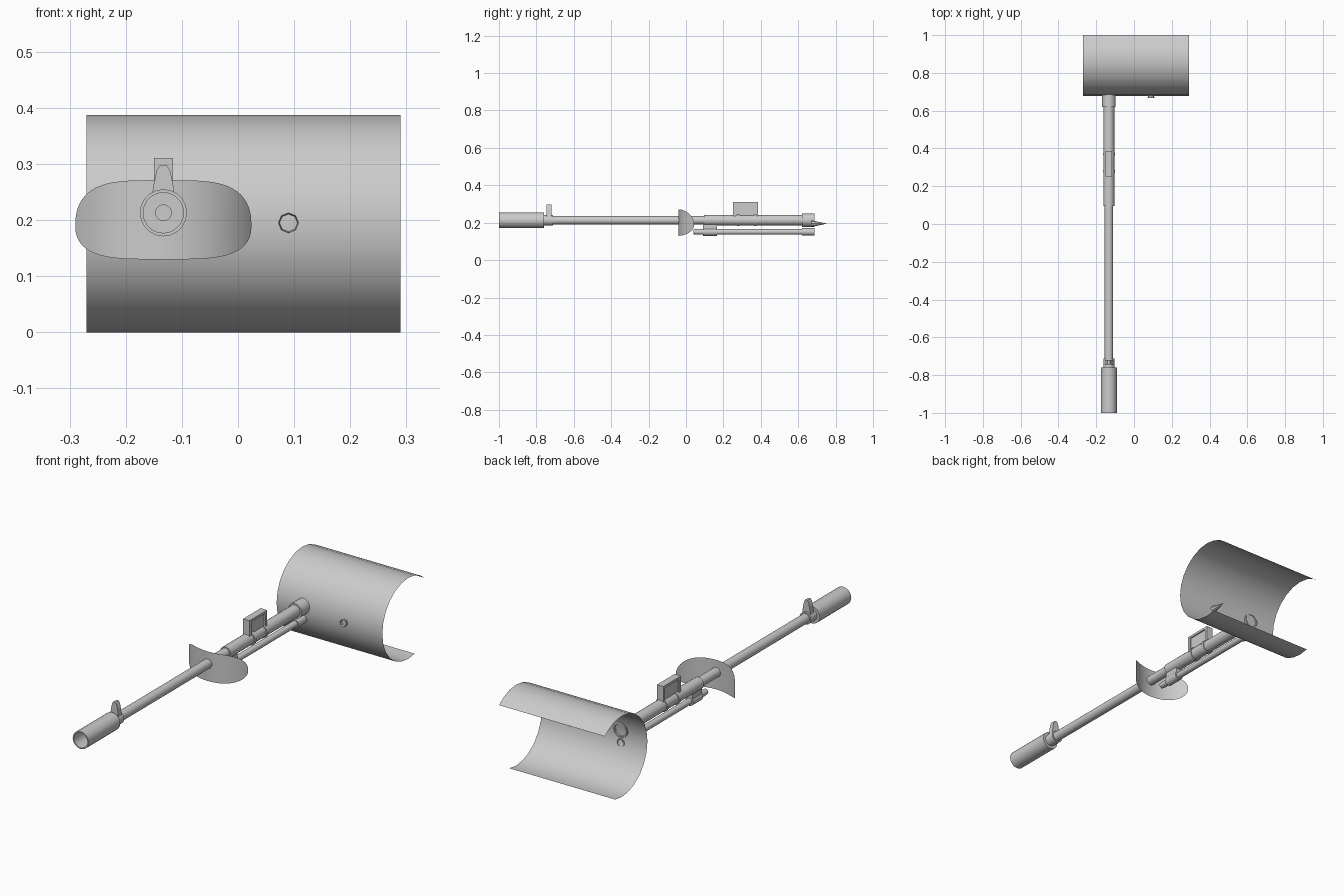
import bpy, bmesh, math

if "Cube" in bpy.data.objects:
    bpy.data.objects.remove(bpy.data.objects["Cube"])

AX, AZ, LZ = -0.133, 0.213, 0.151   # barrel axis and lower tube height

steel = bpy.data.materials.new("grey_steel")
steel.diffuse_color = (0.6, 0.6, 0.6, 1)
steel.use_nodes = True
steel.node_tree.nodes["Principled BSDF"].inputs["Base Color"].default_value = steel.diffuse_color


def finish(name, bm, recalc=True):
    if recalc:
        bmesh.ops.recalc_face_normals(bm, faces=bm.faces)
    me = bpy.data.meshes.new(name)
    bm.to_mesh(me)
    bm.free()
    me.materials.append(steel)
    ob = bpy.data.objects.new(name, me)
    bpy.context.collection.objects.link(ob)
    bpy.ops.object.select_all(action='DESELECT')
    ob.select_set(True)
    bpy.context.view_layer.objects.active = ob
    bpy.ops.object.shade_smooth_by_angle(angle=math.radians(35))
    return ob


def lathe(name, profile, x=AX, z=AZ, n=20):
    """Revolve (radius, y) points about an axis along y; radius 0 closes to a point."""
    bm = bmesh.new()
    rings = []
    for r, y in profile:
        if r == 0:
            rings.append([bm.verts.new((x, y, z))] * n)
        else:
            rings.append([bm.verts.new((x + r * math.sin(2 * math.pi * i / n), y,
                                        z + r * math.cos(2 * math.pi * i / n))) for i in range(n)])
    for a, b in zip(rings, rings[1:]):
        for i in range(n):
            j = (i + 1) % n
            bm.faces.new(list(dict.fromkeys((a[i], a[j], b[j], b[i]))))
    return finish(name, bm)


def rod(name, r, y0, y1, z=AZ, n=20):
    return lathe(name, [(0, y0), (r, y0), (r, y1), (0, y1)], z=z, n=n)


def extrude_y(name, outline, y0, y1):
    """Solid from an (x, z) outline, relative to the barrel's x."""
    bm = bmesh.new()
    f = bm.faces.new([bm.verts.new((AX + x, y0, z)) for x, z in outline])
    ext = bmesh.ops.extrude_face_region(bm, geom=[f])
    for v in ext["geom"]:
        if isinstance(v, bmesh.types.BMVert):
            v.co.y = y1
    return finish(name, bm)


def block(name, w, y0, y1, z0, z1):
    return extrude_y(name, [(-w, z0), (w, z0), (w, z1), (-w, z1)], y0, y1)


def sheet(name, columns):
    """Open surface through equal-length columns of points."""
    bm = bmesh.new()
    cols = [[bm.verts.new(p) for p in c] for c in columns]
    for a, b in zip(cols, cols[1:]):
        for i in range(len(a) - 1):
            bm.faces.new((a[i], b[i], b[i + 1], a[i + 1]))
    bmesh.ops.remove_doubles(bm, verts=bm.verts, dist=1e-5)
    return finish(name, bm, recalc=False)


# Large curved shell, open towards the back
R, CY = 0.1938, 0.871
angles = [-41.6] + [-30 + 15 * i for i in range(16)]   # from the top, forwards
sheet("curved_shell", [[(x, CY - R * math.sin(math.radians(a)), R + R * math.cos(math.radians(a)))
                        for a in reversed(angles)] for x in (-0.27, 0.29)])

# Curved shield plate around the barrel
BR, HALF, MID = 0.19, 0.157, 0.19
cols = []
for i in range(33):
    u = -math.cos(math.pi * i / 32)
    h = max(0.0, 1 - u ** 4) ** 0.42
    dx = u * HALF
    y = 0.15 - math.sqrt(BR ** 2 - dx ** 2)
    cols.append([(AX + dx, y, MID - 0.06 * h), (AX + dx, y, MID), (AX + dx, y, MID + 0.081 * h)])
sheet("shield_plate", cols)

# Hollow spike through the shell
lathe("spike", [(0.018, 0.668), (0, 0.755)], x=0.09, z=0.195, n=8)

# Barrel and muzzle
rod("barrel", 0.0225, -0.77, 0.64)
lathe("muzzle", [(0, -0.76), (0.042, -0.76), (0.042, -1.0), (0.036, -1.0),
                 (0.036, -0.85), (0.014, -0.85), (0.014, -0.8), (0, -0.8)])

# Front sight on its collar
rod("front_sight_collar", 0.029, -0.762, -0.712)
extrude_y("front_sight", [(-0.022, 0.23), (0.022, 0.23), (0.018, 0.26), (0.012, 0.289),
                          (0.006, 0.298), (-0.006, 0.298), (-0.012, 0.289), (-0.018, 0.26)],
          -0.745, -0.72)

# Thick rear tube with mounting bands
rod("rear_tube", 0.0285, 0.095, 0.64)
for i, y in enumerate((0.28, 0.37)):
    rod("mount_band_%d" % (i + 1), 0.032, y - 0.007, y + 0.007)

# Sight box: recessed panel framed by end posts and a top rail
block("sight_panel", 0.011, 0.262, 0.378, 0.225, 0.306)
block("sight_top_rail", 0.017, 0.252, 0.386, 0.3, 0.311)
for i, y in enumerate((0.252, 0.372)):
    block("sight_post_%d" % (i + 1), 0.017, y, y + 0.014, 0.23, 0.308)

# Lower tube and its bracket
lathe("lower_tube", [(0, 0.04), (0.013, 0.04), (0.015, 0.06), (0.015, 0.64), (0, 0.64)], z=LZ)
rod("bracket_ring", 0.0215, 0.09, 0.165, z=LZ)
block("bracket_block", 0.016, 0.09, 0.165, 0.15, 0.2)

# Open collars where both tubes meet the shell
for name, r, wall, z in (("upper_collar", 0.036, 0.006, AZ), ("lower_collar", 0.0195, 0.004, LZ)):
    lathe(name, [(0, 0.62), (r, 0.62), (r, 0.687), (r - wall, 0.687), (r - wall, 0.63), (0, 0.63)], z=z)
